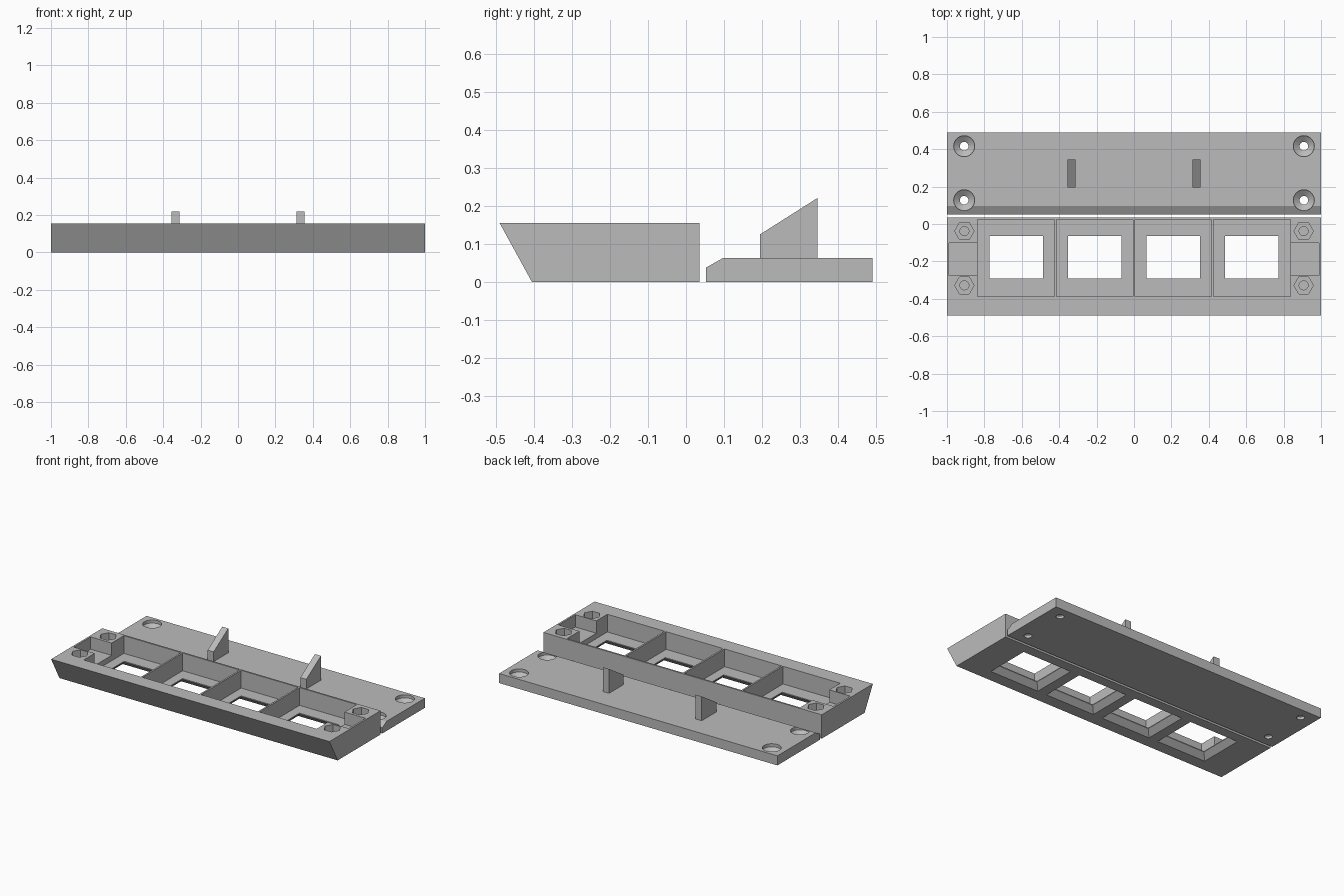
import bpy, bmesh, math

cube = bpy.data.objects.get("Cube")
if cube:
    bpy.data.objects.remove(cube, do_unlink=True)

grey = bpy.data.materials.new("plain grey")
grey.use_nodes = True
colour = (0.5, 0.5, 0.5, 1)
grey.diffuse_color = colour
grey.node_tree.nodes["Principled BSDF"].inputs["Base Color"].default_value = colour


def finish(name, bm):
    bmesh.ops.recalc_face_normals(bm, faces=bm.faces)
    mesh = bpy.data.meshes.new(name)
    bm.to_mesh(mesh)
    bm.free()
    mesh.materials.append(grey)
    obj = bpy.data.objects.new(name, mesh)
    bpy.context.collection.objects.link(obj)
    return obj


def loft(name, lower, upper):
    """Solid between two matching rings of points."""
    bm = bmesh.new()
    a = [bm.verts.new(p) for p in lower]
    b = [bm.verts.new(p) for p in upper]
    bm.faces.new(a)
    bm.faces.new(b)
    for i in range(len(a)):
        j = (i + 1) % len(a)
        bm.faces.new((a[i], a[j], b[j], b[i]))
    return finish(name, bm)


def extrude_x(name, profile, x0, x1):
    return loft(name, [(x0, y, z) for y, z in profile], [(x1, y, z) for y, z in profile])


def rect(x0, x1, y0, y1, z):
    return [(x0, y0, z), (x1, y0, z), (x1, y1, z), (x0, y1, z)]


def box(name, x0, x1, y0, y1, z0, z1):
    return loft(name, rect(x0, x1, y0, y1, z0), rect(x0, x1, y0, y1, z1))


def ring(x, y, z, r, n):
    return [(x + r * math.cos(math.tau * i / n), y + r * math.sin(math.tau * i / n), z)
            for i in range(n)]


def drill(x, y, r0, r1, z0, z1, n=32):
    return loft("drill_cutter", ring(x, y, z0, r0, n), ring(x, y, z1, r1, n))


def cut(target, cutters):
    for c in cutters:
        c.hide_render = True
        mod = target.modifiers.new("cut", 'BOOLEAN')
        mod.operation, mod.solver, mod.object = 'DIFFERENCE', 'EXACT', c
        bpy.context.view_layer.objects.active = target
        bpy.ops.object.modifier_apply(modifier=mod.name)
        bpy.data.objects.remove(c, do_unlink=True)


# Housing with sloping front
TOP, FLOOR, PITCH, WALL = 0.155, 0.04, 0.42, 0.0055
housing = extrude_x("housing", [(-0.49, TOP), (-0.405, 0), (0.035, 0), (0.035, TOP)], -1, 1)
cutters = []

# Four compartments, each with a window flared underneath
for i in range(4):
    x = (i - 1.5) * PITCH
    half = PITCH / 2 - WALL
    left = -0.837 if i == 0 else x - half
    right = 0.837 if i == 3 else x + half
    cutters += [
        box("compartment_cutter", left, right, -0.388, 0.024, FLOOR, 0.3),
        box("window_cutter", x - 0.143, x + 0.143, -0.292, -0.065, -0.1, 0.1),
        loft("flare_cutter", rect(x - 0.178, x + 0.178, -0.327, -0.03, -0.001),
             rect(x - 0.143, x + 0.143, -0.292, -0.065, 0.034)),
    ]

# End notches and nut pockets
for s in (-1, 1):
    x0, x1 = sorted((s * 0.83, s * 0.988))
    cutters.append(box("notch_cutter", x0, x1, -0.275, -0.102, 0.075, 0.3))
    for y in (-0.038, -0.328):
        cutters.append(drill(s * 0.907, y, 0.052, 0.052, 0.095, 0.3, 6))
        cutters.append(drill(s * 0.907, y, 0.024, 0.024, 0.02, 0.12))
cut(housing, cutters)

# Cover plate with chamfered front edge
cover = extrude_x("cover_plate",
                  [(0.052, 0), (0.49, 0), (0.49, 0.062), (0.096, 0.062), (0.052, 0.037)], -1, 1)
cutters = []

# Countersunk screw holes
for s in (-1, 1):
    for y in (0.127, 0.416):
        cutters += [
            drill(s * 0.908, y, 0.056, 0.056, 0.042, 0.2),
            drill(s * 0.908, y, 0.023, 0.056, 0.018, 0.0421),
            drill(s * 0.908, y, 0.023, 0.023, -0.1, 0.05),
        ]
cut(cover, cutters)

# Sloping support ribs on the cover
for name, s in (("left_rib", 1), ("right_rib", -1)):
    extrude_x(name, [(0.195, 0.06), (0.345, 0.06), (0.345, 0.22), (0.195, 0.125)],
              s * 0.333 - 0.0215, s * 0.333 + 0.0215)
